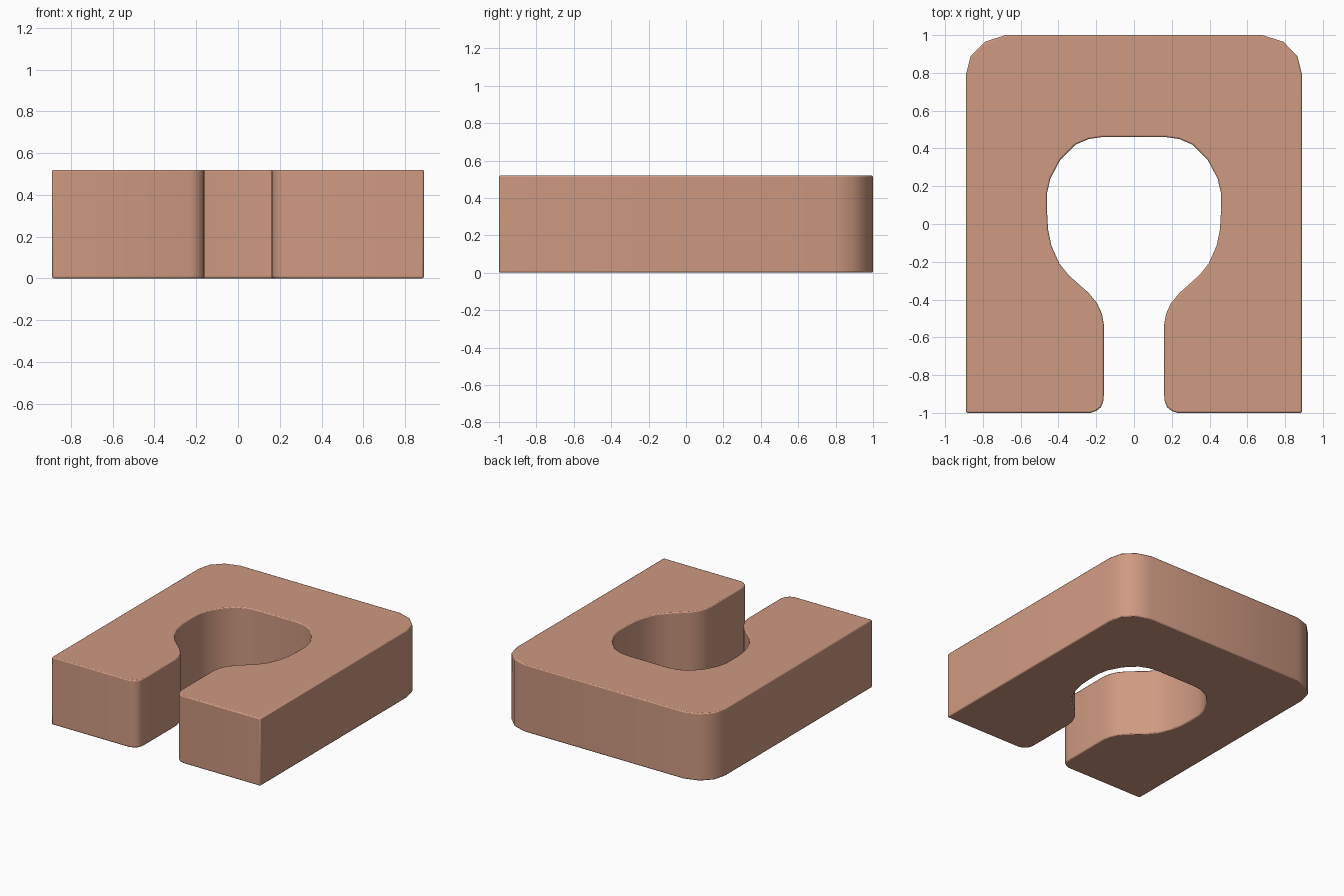
import bpy, bmesh, math

if "Cube" in bpy.data.objects:
    bpy.data.objects.remove(bpy.data.objects["Cube"])

HEIGHT = 0.52

# Right half of the plan outline, from the back centre round to the hole's back edge
half = [
    (0.68, 1.0), (0.79, 0.965), (0.865, 0.89), (0.89, 0.79),      # outer back corner
    (0.89, -1.0),                                                 # outer front corner
    (0.23, -1.0), (0.20, -0.99), (0.175, -0.97), (0.163, -0.94), (0.16, -0.91),
    (0.16, -0.53), (0.17, -0.475), (0.195, -0.42), (0.24, -0.365),  # slot side
    (0.345, -0.272), (0.395, -0.21), (0.437, -0.115), (0.455, -0.03),
    (0.46, 0.06), (0.46, 0.165), (0.443, 0.24), (0.39, 0.34),
    (0.31, 0.42), (0.24, 0.45), (0.17, 0.46),                     # hole back corner
]
outline = half + [(-x, y) for x, y in reversed(half)]

# Extrude the outline into a slab
bm = bmesh.new()
base = bm.faces.new([bm.verts.new((x, y, 0)) for x, y in outline])
top = bmesh.ops.extrude_face_region(bm, geom=[base], use_keep_orig=True)
bmesh.ops.translate(bm, vec=(0, 0, HEIGHT),
                    verts=[g for g in top["geom"] if isinstance(g, bmesh.types.BMVert)])
bmesh.ops.recalc_face_normals(bm, faces=bm.faces)
mesh = bpy.data.meshes.new("slotted_block")
bm.to_mesh(mesh)
bm.free()

block = bpy.data.objects.new("slotted_block", mesh)
bpy.context.collection.objects.link(block)

# Fine softened rim on the sharp edges
bevel = block.modifiers.new("rim", 'BEVEL')
bevel.width = 0.008
bevel.segments = 2
bevel.limit_method = 'ANGLE'
bevel.angle_limit = math.radians(60)

# Clay colour
clay = bpy.data.materials.new("clay")
clay.diffuse_color = (0.62, 0.32, 0.22, 1)
clay.use_nodes = True
clay.node_tree.nodes["Principled BSDF"].inputs["Base Color"].default_value = clay.diffuse_color
mesh.materials.append(clay)

bpy.context.view_layer.objects.active = block
block.select_set(True)
bpy.ops.object.shade_smooth_by_angle(angle=math.radians(50))
